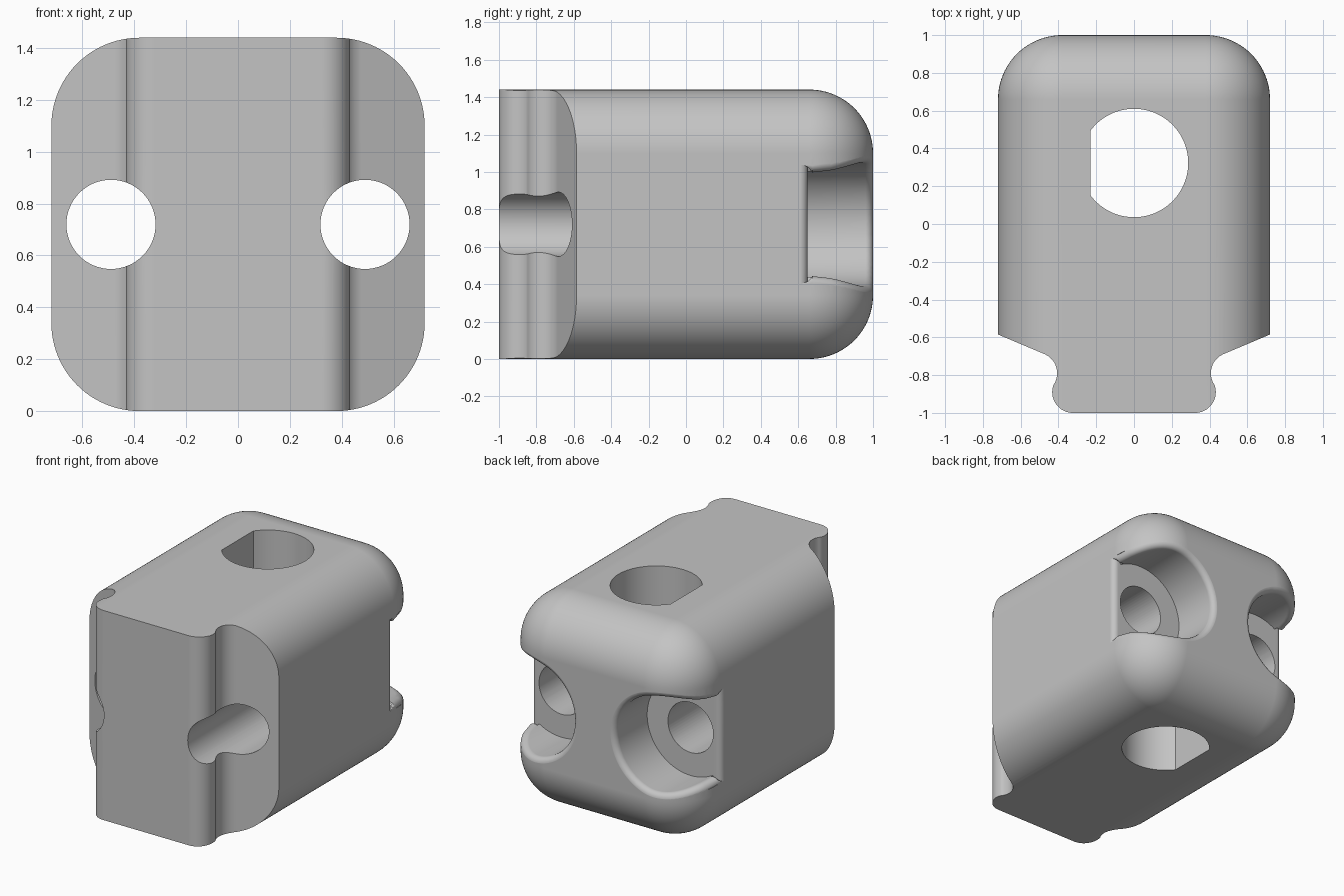
import bpy, bmesh
from math import pi, sin, cos, acos, radians
from mathutils import Vector

HALF, ROUND, MID = 0.72, 0.34, 0.72          # half width, edge radius, centre height
BORE_X, BORE_R, HOLE_R, FLOOR, FILLET = 0.49, 0.33, 0.172, 0.65, 0.04
DEPTH = FILLET - 0.0005                      # fillet ends just outside the skin

if "Cube" in bpy.data.objects:
    bpy.data.objects.remove(bpy.data.objects["Cube"], do_unlink=True)

grey = bpy.data.materials.new("plain_grey")
grey.use_nodes = True
grey.diffuse_color = (0.55, 0.55, 0.55, 1)
grey.node_tree.nodes["Principled BSDF"].inputs["Base Color"].default_value = (0.55, 0.55, 0.55, 1)


def make_object(name, bm):
    bmesh.ops.remove_doubles(bm, verts=bm.verts, dist=1e-5)
    bmesh.ops.recalc_face_normals(bm, faces=bm.faces)
    mesh = bpy.data.meshes.new(name)
    bm.to_mesh(mesh)
    bm.free()
    mesh.materials.append(grey)
    obj = bpy.data.objects.new(name, mesh)
    bpy.context.collection.objects.link(obj)
    return obj


def prism(name, outline, low, high):
    """Extrude a closed outline from low to high; outline(h) gives its 3D points."""
    bm = bmesh.new()
    a = [bm.verts.new(p) for p in outline(low)]
    b = [bm.verts.new(p) for p in outline(high)]
    bm.faces.new(a)
    bm.faces.new(b)
    for i in range(len(a)):
        j = (i + 1) % len(a)
        bm.faces.new((a[i], a[j], b[j], b[i]))
    return make_object(name, bm)


def arc(cx, cy, r, start, end, n):
    angles = [radians(start + (end - start) * i / n) for i in range(n + 1)]
    return [(cx + r * cos(t), cy + r * sin(t)) for t in angles]


def combine(body, cutter, operation):
    cutter.hide_render = True
    mod = body.modifiers.new("cut", "BOOLEAN")
    mod.operation, mod.solver, mod.object = operation, "EXACT", cutter
    bpy.context.view_layer.objects.active = body
    bpy.ops.object.modifier_apply(modifier=mod.name)
    bpy.data.objects.remove(cutter, do_unlink=True)


def skin(p):
    """Signed distance to the rounded block and its outward normal."""
    q = Vector((abs(p.x) - HALF + ROUND, p.y - 1 + ROUND, abs(p.z - MID) - HALF + ROUND))
    out = Vector([max(c, 0) for c in q])
    n = out.normalized()
    n.x *= 1 if p.x > 0 else -1
    n.z *= 1 if p.z > MID else -1
    return out.length - ROUND + min(max(q), 0), n


def counterbore(name, side):
    """Round pocket, open to the side, with a rolled fillet along its whole rim."""
    def place(radius, t, y):
        return Vector((side * (BORE_X + radius * cos(t)), y, MID + radius * sin(t)))

    def profile(first, centre, d0, d1):
        pts = [first] + [centre + FILLET * d0.slerp(d1, k / 8) for k in range(9)]
        return pts + [pts[-1] + d1 * 0.3]

    edge = HALF - DEPTH - BORE_X
    turn = acos(edge / (BORE_R + FILLET))
    rows = []
    for i in range(13):                      # open side: fillet along the floor edge
        t = turn * (i / 6 - 1)
        s = edge / cos(t)
        first = place(s * BORE_R / (BORE_R + FILLET), t, FLOOR)
        rows.append(profile(first, place(s, t, FLOOR - FILLET),
                            Vector((0, 1, 0)), Vector((side, 0, 0))))
    for i in range(81):                      # walled side: fillet where wall meets skin
        t = turn + 0.001 + (2 * pi - 2 * turn - 0.002) * i / 80
        lo, hi = FLOOR, 1.0
        for _ in range(40):
            y = (lo + hi) / 2
            if skin(place(BORE_R + FILLET, t, y))[0] < -DEPTH:
                lo = y
            else:
                hi = y
        centre = place(BORE_R + FILLET, t, lo)
        inward = Vector((-side * cos(t), 0, -sin(t)))
        rows.append(profile(place(BORE_R, t, FLOOR), centre, inward, skin(centre)[1]))

    bm = bmesh.new()
    grid = [[bm.verts.new(p) for p in row] for row in rows]
    floor_mid = bm.verts.new(place(0, 0, FLOOR))
    apex = bm.verts.new((side * 1.3, 1.5, MID))
    for a, b in zip(grid, grid[1:] + grid[:1]):
        bm.faces.new((floor_mid, a[0], b[0]))
        bm.faces.new((apex, b[-1], a[-1]))
        for k in range(len(a) - 1):
            bm.faces.new((a[k], a[k + 1], b[k + 1], b[k]))
    bmesh.ops.triangulate(bm, faces=bm.faces)
    return make_object(name, bm)


# Rounded block, every edge rolled except the front ones
bm = bmesh.new()
bmesh.ops.create_cube(bm, size=1)
for v in bm.verts:
    v.co = (v.co.x * 2 * HALF, 1 if v.co.y > 0 else -1.2, MID + v.co.z * 2 * HALF)
rim = [e for e in bm.edges if max(v.co.y for v in e.verts) > 0]
bmesh.ops.bevel(bm, geom=rim, offset=ROUND, segments=24, profile=0.5, affect="EDGES")
body = make_object("clamp_block", bm)

# Plan outline: sloped shoulders, grooved neck and rounded front tongue
half = [(0.9, 1.2), (0.9, -0.509), (0.72, -0.585)]
half += arc(0.517, -0.79, 0.11, 112, 207, 20) + arc(0.323, -0.89, 0.11, 27, -90, 24)[1:]
plan = half + [(-x, y) for x, y in reversed(half)]
combine(body, prism("plan_trim", lambda h: [(x, y, h) for x, y in plan], -0.2, 1.7), "INTERSECT")

# Vertical shaft hole with one flat side
flat = math_angle = 180 - acos(0.23 / 0.287) * 180 / pi
shaft = arc(0, 0.323, 0.287, -flat, flat, 72)
combine(body, prism("shaft_cutter", lambda h: [(x, y, h) for x, y in shaft], -0.2, 1.7), "DIFFERENCE")

# Bolt holes running front to back, with counterbores at the rear
for side in (1, -1):
    combine(body, counterbore("counterbore_cutter", side), "DIFFERENCE")
    ring = arc(side * BORE_X, MID, HOLE_R, 0, 360, 64)[:-1]
    combine(body, prism("bolt_cutter", lambda h: [(x, h, z) for x, z in ring], -1.3, 1.3), "DIFFERENCE")

# Smooth shading with crisp edges
bpy.ops.object.select_all(action="DESELECT")
body.select_set(True)
bpy.context.view_layer.objects.active = body
bpy.ops.object.shade_smooth_by_angle(angle=radians(25))
weighted = body.modifiers.new("even_normals", "WEIGHTED_NORMAL")
weighted.keep_sharp = True
